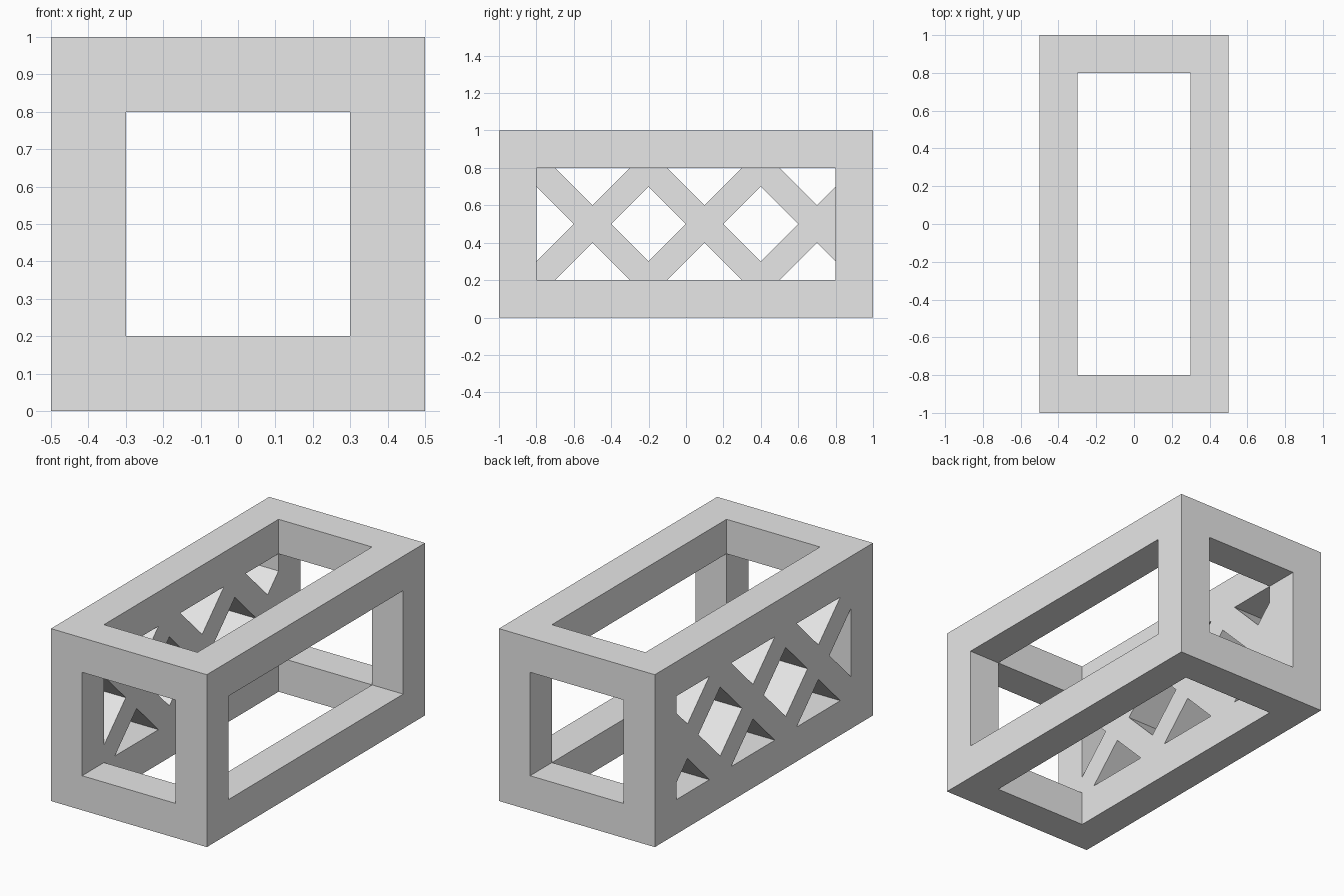
import bpy
import bmesh
from mathutils import Vector

if "Cube" in bpy.data.objects:
    bpy.data.objects.remove(bpy.data.objects["Cube"], do_unlink=True)

RAIL = 0.2                      # thickness of every rail and of the lattice wall
HALF = Vector((0.5, 1.0, 0.5))  # half size of the whole frame
INNER = HALF - Vector((RAIL, RAIL, RAIL))
MID = HALF.z                    # height of the centre

grey = bpy.data.materials.new("light grey")
grey.use_nodes = True
grey.diffuse_color = (0.8, 0.8, 0.8, 1)
grey.node_tree.nodes["Principled BSDF"].inputs["Base Color"].default_value = (0.8, 0.8, 0.8, 1)


def finish(name, bm):
    bmesh.ops.recalc_face_normals(bm, faces=bm.faces)
    mesh = bpy.data.meshes.new(name)
    bm.to_mesh(mesh)
    bm.free()
    obj = bpy.data.objects.new(name, mesh)
    bpy.context.collection.objects.link(obj)
    return obj


def box(name, half, centre):
    bm = bmesh.new()
    bmesh.ops.create_cube(bm, size=2)
    for v in bm.verts:
        v.co = Vector(a * b for a, b in zip(v.co, half)) + Vector(centre)
    return finish(name, bm)


def cut(target, cutter):
    cutter.hide_render = True
    mod = target.modifiers.new("opening", "BOOLEAN")
    mod.operation = "DIFFERENCE"
    mod.solver = "EXACT"
    mod.object = cutter
    bpy.context.view_layer.objects.active = target
    bpy.ops.object.modifier_apply(modifier=mod.name)
    bpy.data.objects.remove(cutter, do_unlink=True)


def diamond_prism(y, z, radius=0.2):
    """Diamond clipped to the wall opening, extruded through the wall."""
    bm = bmesh.new()
    offsets = ((radius, 0), (0, radius), (-radius, 0), (0, -radius))
    bm.faces.new([bm.verts.new((-0.6, y + a, z + b)) for a, b in offsets])
    for axis in (Vector((0, 1, 0)), Vector((0, 0, 1))):
        for side in (-1, 1):
            normal = axis * side
            edge = Vector((0, 0, MID)) + normal * INNER.dot(axis)
            bmesh.ops.bisect_plane(bm, geom=bm.verts[:] + bm.edges[:] + bm.faces[:],
                                   plane_co=edge, plane_no=normal, clear_outer=True)
    grown = bmesh.ops.extrude_face_region(bm, geom=bm.faces[:])["geom"]
    bmesh.ops.translate(bm, vec=(0.4, 0, 0),
                        verts=[g for g in grown if isinstance(g, bmesh.types.BMVert)])
    return finish("diamond_cutter", bm)


# Solid block opened through front/back, top/bottom and the left side
frame = box("lattice_box_frame", HALF, (0, 0, MID))
frame.data.materials.append(grey)
cut(frame, box("end_cutter", (INNER.x, 1.5, INNER.z), (0, 0, MID)))
cut(frame, box("top_cutter", (INNER.x, INNER.y, 1), (0, 0, MID)))
cut(frame, box("side_cutter", (0.5, INNER.y, INNER.z), (0.5, 0, MID)))

# Diagonal lattice in the remaining wall: staggered rows of diamond holes
for i in range(3):
    cut(frame, diamond_prism(-0.8 + 0.6 * i, MID))
    for z in (MID - INNER.z, MID + INNER.z):
        cut(frame, diamond_prism(-0.5 + 0.6 * i, z))
